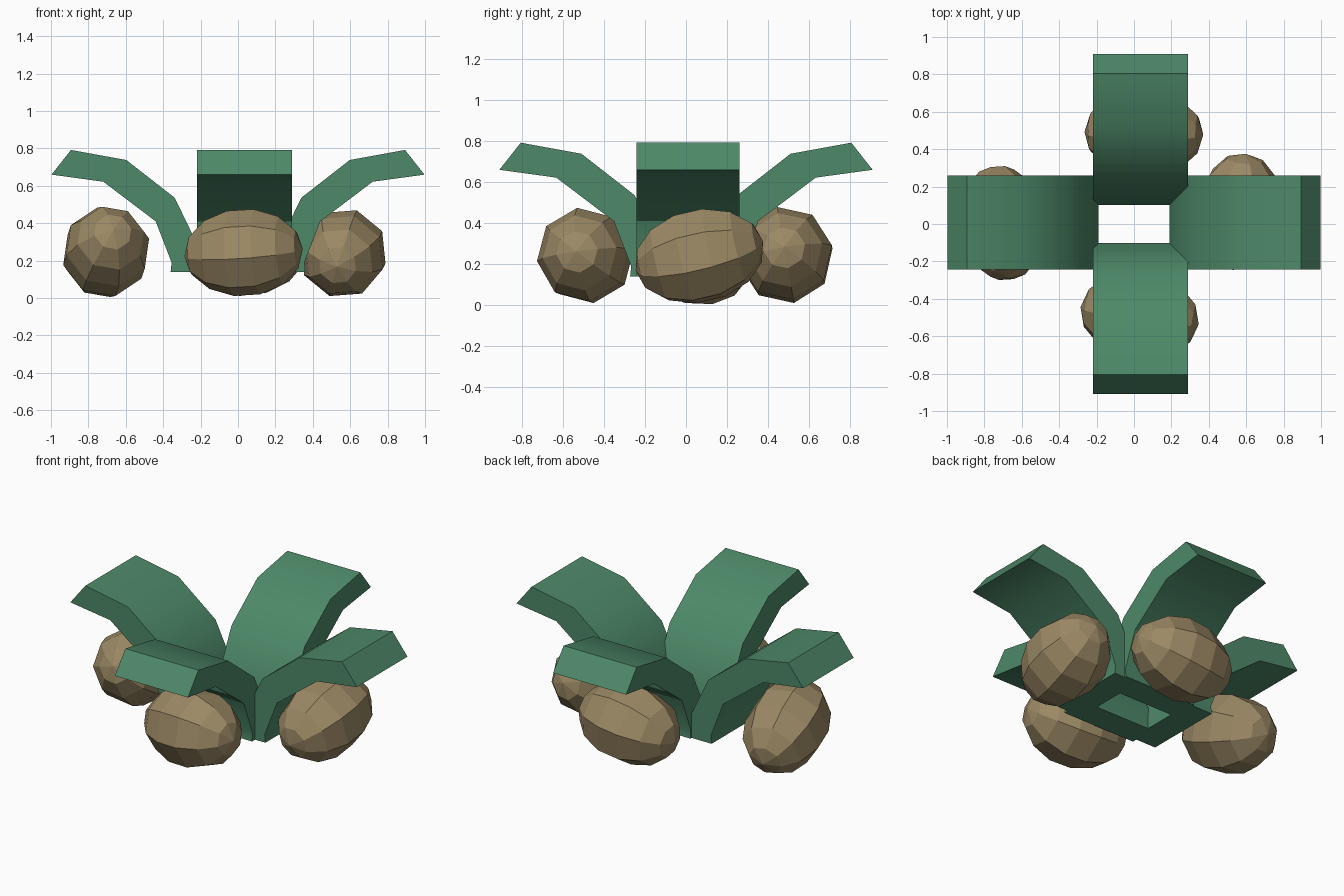
import bpy, bmesh, math
from mathutils import Matrix, Vector

if "Cube" in bpy.data.objects:
    bpy.data.objects.remove(bpy.data.objects["Cube"])


def material(name, color):
    m = bpy.data.materials.new(name)
    m.diffuse_color = (*color, 1)
    m.use_nodes = True
    m.node_tree.nodes["Principled BSDF"].inputs["Base Color"].default_value = m.diffuse_color
    return m


GREEN = material("leaf_green", (0.075, 0.25, 0.14))
BROWN = material("nut_brown", (0.33, 0.25, 0.13))


def finish(name, bm, mat):
    bmesh.ops.recalc_face_normals(bm, faces=bm.faces)
    me = bpy.data.meshes.new(name)
    bm.to_mesh(me)
    bm.free()
    me.materials.append(mat)
    ob = bpy.data.objects.new(name, me)
    bpy.context.collection.objects.link(ob)
    return ob


# Side profile of a thick arching leaf: (outward distance, height)
PROFILE = [(0.19, 0.14), (0.36, 0.14), (0.355, 0.19), (0.44, 0.41), (0.72, 0.622),
           (0.997, 0.66), (0.893, 0.792), (0.597, 0.738), (0.338, 0.536), (0.19, 0.23)]


def leaf(name, angle, shift, side_min, side_max):
    bm = bmesh.new()
    rot = Matrix.Rotation(angle, 4, 'Z')
    # the leaf's centre line may sit off the middle, so shift it sideways in world axes
    along_x = abs(math.cos(angle)) > 0.5
    mid = (side_min + side_max) / 2
    offset = Vector((0, mid, 0)) if along_x else Vector((mid, 0, 0))
    half = (side_max - side_min) / 2
    f = bm.faces.new([bm.verts.new((d - shift, -half, z)) for d, z in PROFILE])
    ext = bmesh.ops.extrude_face_region(bm, geom=[f])["geom"]
    bmesh.ops.translate(bm, vec=(0, 2 * half, 0),
                        verts=[v for v in ext if isinstance(v, bmesh.types.BMVert)])
    bmesh.ops.transform(bm, matrix=Matrix.Translation(offset) @ rot, verts=bm.verts)
    ob = finish(name, bm, GREEN)
    bpy.ops.object.select_all(action='DESELECT')
    ob.select_set(True)
    bpy.context.view_layer.objects.active = ob
    bpy.ops.object.shade_smooth_by_angle(angle=math.radians(30))


# Four leaves around a small open centre
leaf("right_leaf", 0, 0, -0.242, 0.26)
leaf("left_leaf", math.pi, 0, -0.242, 0.26)
leaf("back_leaf", math.pi / 2, 0.088, -0.22, 0.288)
leaf("front_leaf", -math.pi / 2, 0.088, -0.22, 0.288)


def nut(name, center, axis, roll, radius=0.236, length=0.32):
    bm = bmesh.new()
    bmesh.ops.create_uvsphere(bm, u_segments=8, v_segments=7, radius=1)
    m = (Matrix.Translation(center) @ Vector(axis).to_track_quat('Z', 'Y').to_matrix().to_4x4()
         @ Matrix.Rotation(math.radians(roll), 4, 'Z')
         @ Matrix.Diagonal((radius, radius, length, 1)))
    bmesh.ops.transform(bm, matrix=m, verts=bm.verts)
    finish(name, bm, BROWN)


# Four faceted nuts lying under the leaves, each tilted a little differently
nut("left_nut", (-0.705, 0.005, 0.247), (0.12, -0.9, 0.36), 12)
nut("right_nut", (0.562, 0.065, 0.24), (0.1, 0.95, 0.22), 18)
nut("front_nut", (0.03, -0.49, 0.243), (0.97, -0.14, 0.06), 8)
nut("back_nut", (0.053, 0.485, 0.245), (0.97, -0.02, 0.12), 10)
